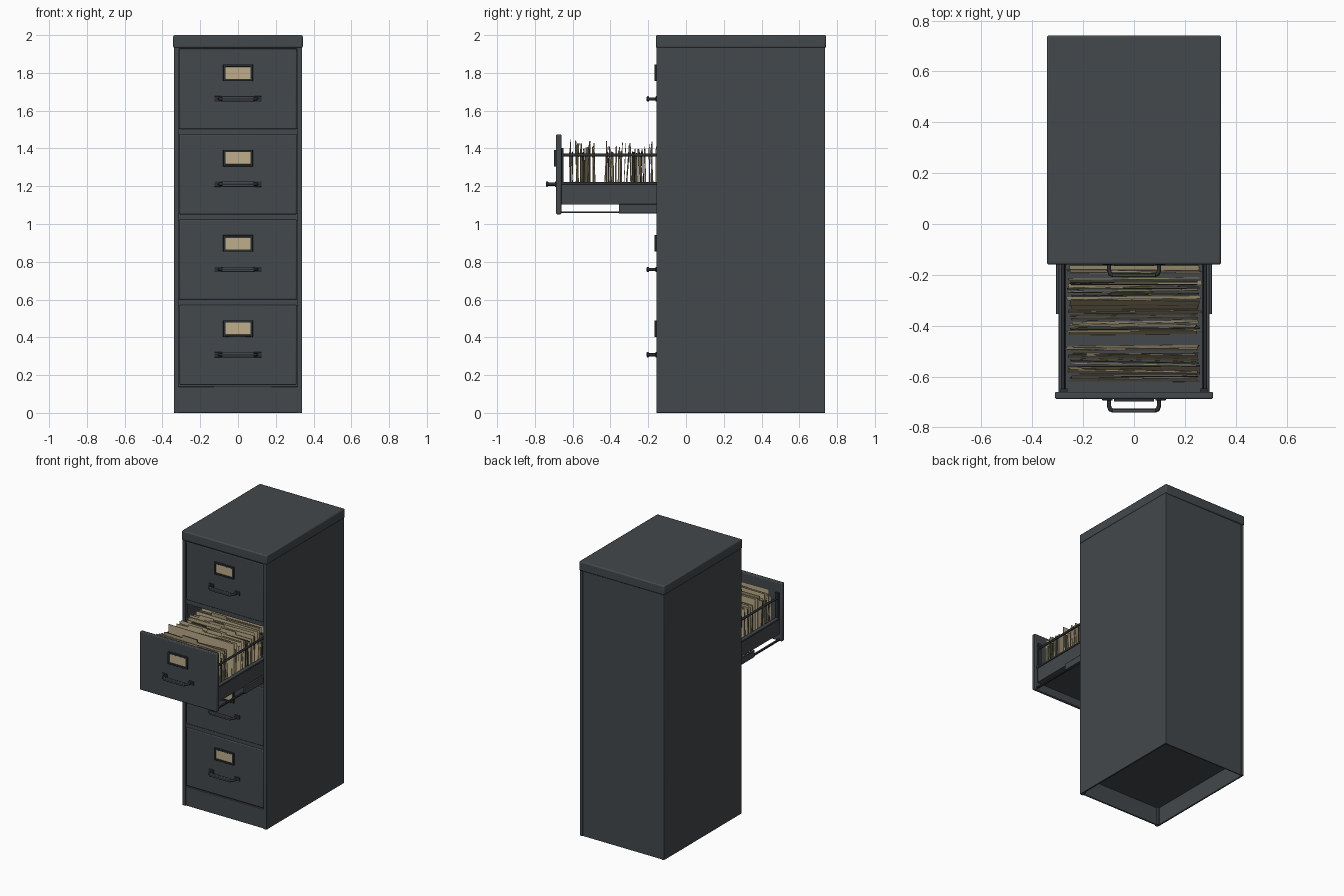
import bpy, bmesh, math, random
from mathutils import Matrix, Vector

random.seed(7)
if "Cube" in bpy.data.objects:
    bpy.data.objects.remove(bpy.data.objects["Cube"])


def material(name, r, g, b):
    m = bpy.data.materials.new(name)
    m.use_nodes = True
    m.diffuse_color = (r, g, b, 1)
    m.node_tree.nodes["Principled BSDF"].inputs["Base Color"].default_value = (r, g, b, 1)
    return m


STEEL = material("slate steel", 0.056, 0.065, 0.072)
DARK = material("dark steel", 0.024, 0.028, 0.032)
CARD = material("label card", 0.52, 0.42, 0.26)
MANILA = material("manila folder", 0.50, 0.41, 0.25)
PAPER = material("aged paper", 0.34, 0.28, 0.18)
OLIVE = material("olive hanging file", 0.07, 0.075, 0.05)


def add_box(bm, lo, hi, matrix=Matrix(), index=0):
    lo, hi = Vector(lo), Vector(hi)
    shape = Matrix.Translation((lo + hi) / 2) @ Matrix.Diagonal((*(hi - lo), 1))
    made = bmesh.ops.create_cube(bm, size=1, matrix=matrix @ shape)
    for face in {f for v in made["verts"] for f in v.link_faces}:
        face.material_index = index


def finish(name, bm, mats, bevel=0):
    mesh = bpy.data.meshes.new(name)
    bm.to_mesh(mesh)
    bm.free()
    for m in mats:
        mesh.materials.append(m)
    ob = bpy.data.objects.new(name, mesh)
    bpy.context.collection.objects.link(ob)
    if bevel:
        mod = ob.modifiers.new("Rounded edges", "BEVEL")
        mod.width, mod.segments = bevel, 2
        bpy.ops.object.select_all(action="DESELECT")
        ob.select_set(True)
        bpy.context.view_layer.objects.active = ob
        bpy.ops.object.shade_smooth_by_angle(angle=math.radians(35))
    return ob


def boxes(name, parts, mat=STEEL, bevel=0):
    bm = bmesh.new()
    for lo, hi in parts:
        add_box(bm, lo, hi)
    return finish(name, bm, [mat], bevel)


def mirrored(lo, hi):
    return [(lo, hi), ((-hi[0], *lo[1:]), (-lo[0], *hi[1:]))]


def tube(name, points, radius, mat):
    curve = bpy.data.curves.new(name, "CURVE")
    curve.dimensions = "3D"
    curve.bevel_depth, curve.bevel_resolution = radius, 2
    curve.use_fill_caps = True
    spline = curve.splines.new("POLY")
    spline.points.add(len(points) - 1)
    for p, co in zip(spline.points, points):
        p.co = (*co, 1)
    curve.materials.append(mat)
    ob = bpy.data.objects.new(name, curve)
    bpy.context.collection.objects.link(ob)


# Cabinet shell
FRONT, BACK, WIDE = -0.157, 0.737, 0.34
boxes("side_walls", mirrored((WIDE - 0.012, FRONT, 0), (WIDE, BACK, 1.935)), bevel=0.003)
boxes("front_flanges", mirrored((0.314, FRONT, 0), (WIDE - 0.01, FRONT + 0.03, 1.935)))
boxes("back_flanges", mirrored((0.318, BACK - 0.012, 0), (WIDE - 0.01, BACK, 1.93)))
boxes("back_panel", [((-0.322, BACK - 0.012, 0), (0.322, BACK - 0.004, 1.93))])
boxes("top_cap", [((-0.343, -0.16, 1.932), (0.343, 0.742, 2.0))], bevel=0.008)
boxes("cap_neck", [((-0.33, FRONT + 0.006, 1.915), (0.33, BACK - 0.005, 1.94))], DARK)
boxes("kick_plate", [((-0.316, FRONT + 0.006, 0), (0.316, FRONT + 0.018, 0.14))], bevel=0.003)
boxes("floor_plate", [((-0.33, FRONT + 0.012, 0.13), (0.33, BACK - 0.01, 0.142))])

PITCH, LOWEST, HALF = 0.4515, 0.36, 0.212
OPEN, TRAVEL = 2, 0.533
for i in range(3):
    z = LOWEST + PITCH * (i + 0.5)
    boxes(f"cross_rail_{i + 1}", [((-0.318, FRONT + 0.008, z - 0.018), (0.318, FRONT + 0.04, z + 0.018))])
    boxes(f"divider_{i + 1}", [((-0.33, FRONT + 0.03, z - 0.004), (0.33, BACK - 0.01, z + 0.004))], DARK)


def drawer_front(tag, z, y):
    boxes(f"drawer_front_{tag}", [((-0.311, y, z - HALF), (0.311, y + 0.028, z + HALF))], bevel=0.006)
    # Label card in its raised frame
    c = z + 0.086
    boxes(f"label_card_{tag}", [((-0.07, y - 0.004, c - 0.035), (0.07, y + 0.002, c + 0.035))], CARD)
    rim = mirrored((0.066, y - 0.011, c - 0.044), (0.079, y + 0.002, c + 0.044))
    for s in (-1, 1):
        rim.append(((-0.07, y - 0.011, c + s * 0.038 - 0.006), (0.07, y + 0.002, c + s * 0.038 + 0.006)))
    boxes(f"label_frame_{tag}", rim, DARK, 0.002)
    # Bar pull on two feet
    h = z - 0.052
    right = [(0.098, y, h), (0.098, y - 0.03, h), (0.093, y - 0.042, h), (0.082, y - 0.046, h)]
    left = [(-px, py, pz) for px, py, pz in reversed(right)]
    tube(f"handle_{tag}", right + left, 0.0085, DARK)
    boxes(f"handle_grip_{tag}", [((-0.085, y - 0.053, h - 0.014), (0.085, y - 0.041, h + 0.014))], STEEL, 0.004)
    boxes(f"handle_feet_{tag}", mirrored((0.085, y - 0.006, h - 0.014), (0.125, y + 0.002, h + 0.014)), DARK, 0.002)


for i in range(4):
    drawer_front(i + 1, LOWEST + PITCH * i, FRONT + 0.002 - (TRAVEL if i == OPEN else 0))

# Open drawer tray
START, END = FRONT - TRAVEL + 0.026, 0.13
z0 = LOWEST + PITCH * OPEN - 0.16
tray = mirrored((0.275, START, z0), (0.29, END, z0 + 0.115))
tray += [((-0.28, START, z0), (0.28, END, z0 + 0.008)),
         ((-0.28, END - 0.01, z0), (0.28, END, z0 + 0.3))]
boxes("drawer_tray", tray)
boxes("tray_lips", mirrored((0.268, START, z0 + 0.107), (0.297, END, z0 + 0.119)), STEEL, 0.002)
boxes("front_uprights", mirrored((0.262, START, z0), (0.29, START + 0.016, z0 + 0.3)), DARK)
boxes("slide_runners", mirrored((0.283, START, z0 - 0.046), (0.297, END, z0 - 0.036)), DARK)
boxes("slide_channels", mirrored((0.292, -0.355, z0 - 0.047), (0.306, 0.5, z0 + 0.002)), STEEL, 0.002)
for side, s in (("left", 1), ("right", -1)):
    tube(f"hanging_rod_{side}", [(s * 0.28, START, z0 + 0.262), (s * 0.28, END, z0 + 0.262)], 0.008, DARK)

# Files: bunches of thin leaning sheets with tabs
bm = bmesh.new()
for first, last in ((-0.62, -0.475), (-0.435, -0.375), (-0.36, -0.315), (-0.29, -0.21), (-0.195, 0.1)):
    y = first
    while y < last:
        kind = random.choices((0, 1, 2), (6, 3, 2))[0]
        tall = random.uniform(0.255, 0.325) if kind < 2 else 0.262
        w = random.uniform(0.245, 0.264)
        thick = random.uniform(0.002, 0.005)
        turn = (Matrix.Translation((random.uniform(-0.004, 0.004), y, z0 + 0.014))
                @ Matrix.Rotation(random.gauss(0, 0.035), 4, "X")
                @ Matrix.Rotation(random.gauss(0, 0.012), 4, "Y")
                @ Matrix.Rotation(random.gauss(0, 0.012), 4, "Z"))
        add_box(bm, (-w, 0, 0), (w, thick, tall), turn, kind)
        if random.random() < 0.5:
            x = random.uniform(-0.23, 0.1)
            add_box(bm, (x, 0, tall - 0.01), (x + 0.12, thick, tall + 0.018), turn, kind)
        y += random.uniform(0.006, 0.013)
finish("file_folders", bm, [MANILA, PAPER, OLIVE])
